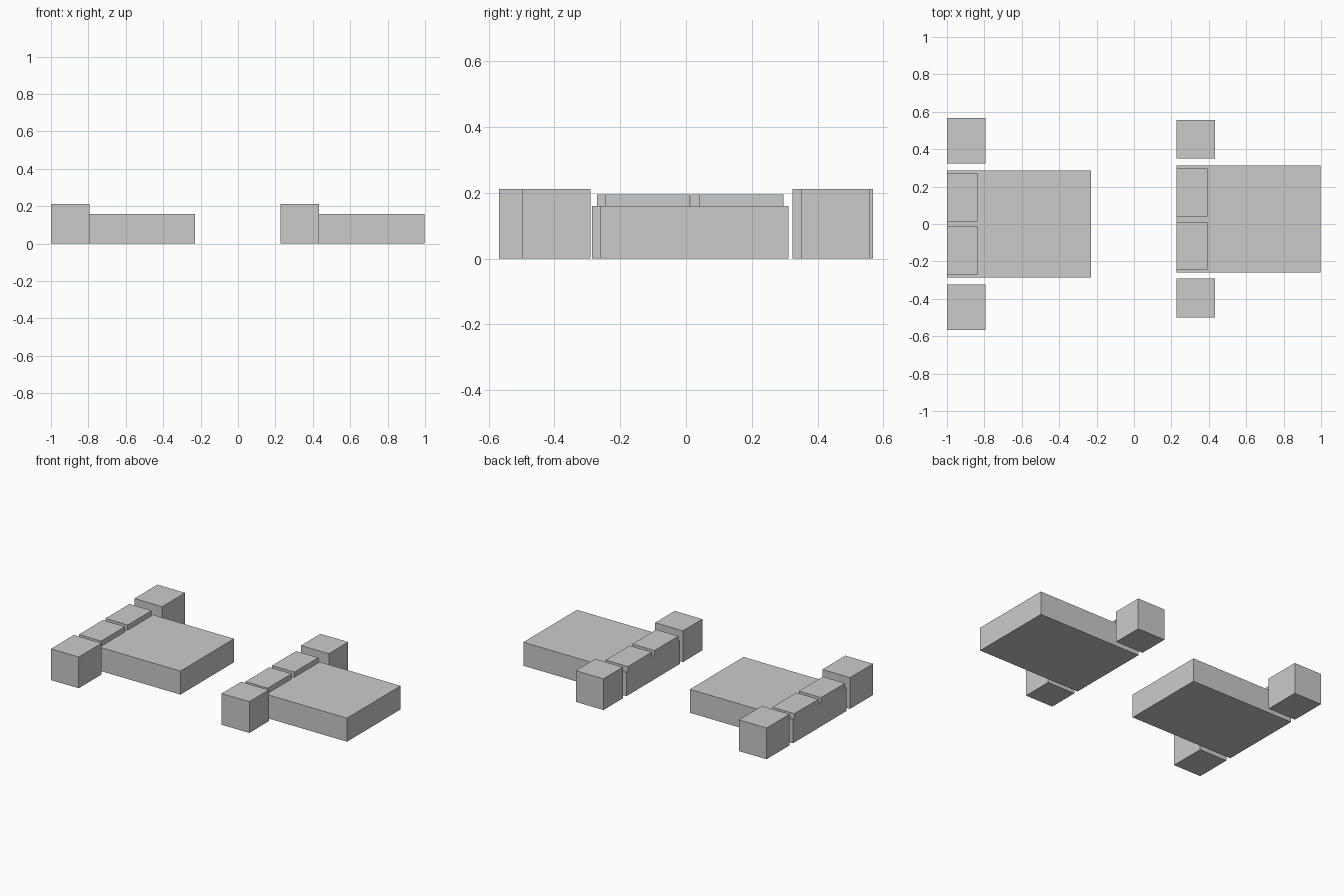
import bpy, bmesh
from mathutils import Vector

if "Cube" in bpy.data.objects:
    bpy.data.objects.remove(bpy.data.objects["Cube"])


def box(name, lo, hi):
    """Axis-aligned box between two corners."""
    lo, hi = Vector(lo), Vector(hi)
    bm = bmesh.new()
    bmesh.ops.create_cube(bm, size=1.0)
    bmesh.ops.scale(bm, vec=hi - lo, verts=bm.verts)
    mesh = bpy.data.meshes.new(name)
    bm.to_mesh(mesh)
    bm.free()
    obj = bpy.data.objects.new(name, mesh)
    obj.location = (lo + hi) / 2
    bpy.context.collection.objects.link(obj)
    return obj


def bed_set(side, head_x, mid_y, stand_w, near_stand, far_stand):
    """Bed with two pillows at the head and a nightstand on each side."""
    # mattress block
    box(side + "_bed", (head_x, mid_y - 0.286, 0), (head_x + 0.77, mid_y + 0.286, 0.159))
    # pillows, slightly sunk into the bed
    for label, y in (("near", -0.142), ("far", 0.142)):
        box(f"{side}_{label}_pillow", (head_x, mid_y + y - 0.128, 0.125),
            (head_x + 0.166, mid_y + y + 0.128, 0.194))
    # nightstands
    for label, (y0, y1) in (("near", near_stand), ("far", far_stand)):
        box(f"{side}_{label}_nightstand", (head_x, y0, 0), (head_x + stand_w, y1, 0.211))


bed_set("left", -1.0, 0.0, 0.207, (-0.568, -0.323), (0.323, 0.568))
bed_set("right", 0.227, 0.026, 0.207, (-0.499, -0.291), (0.35, 0.557))
